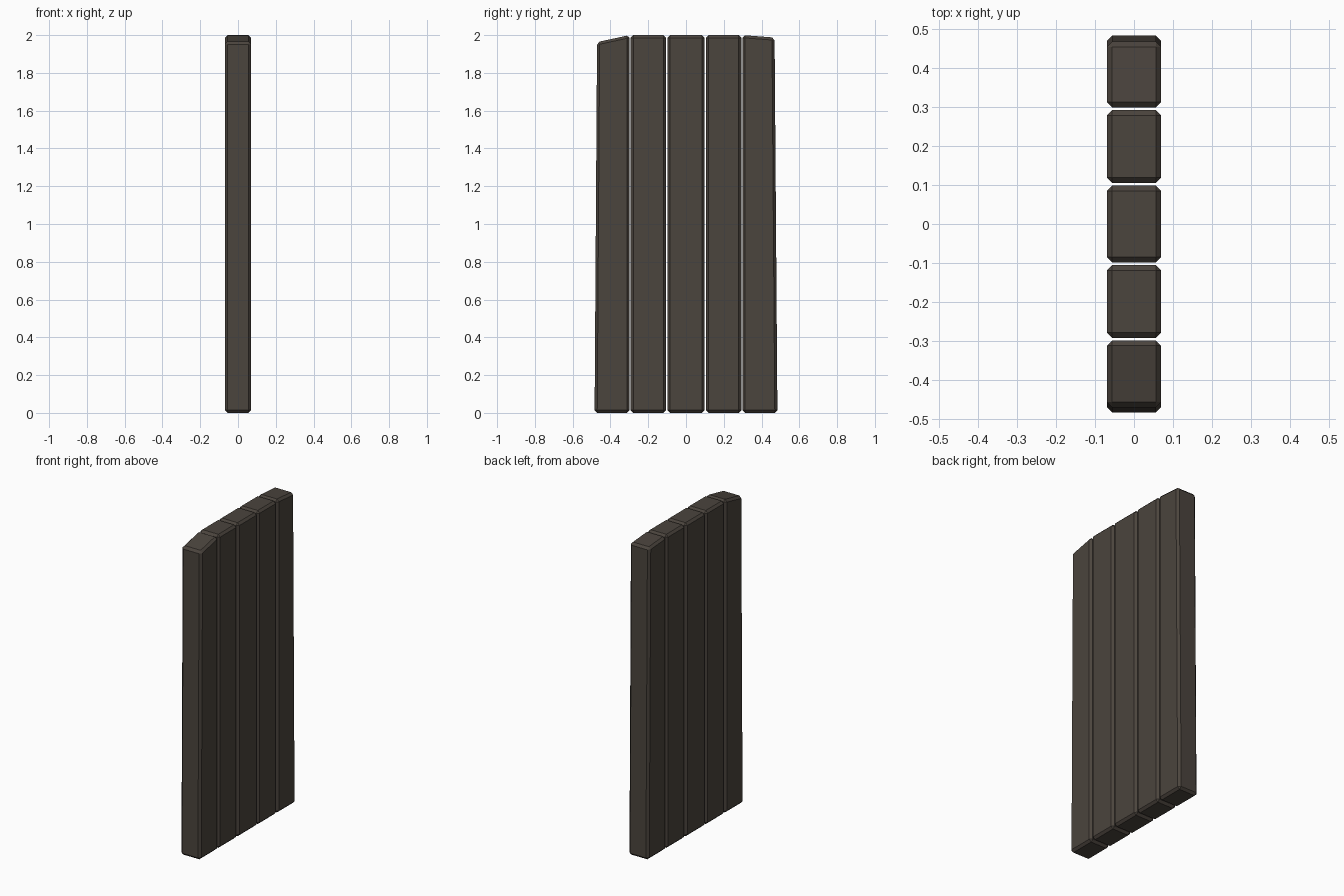
import bpy, bmesh

if "Cube" in bpy.data.objects:
    bpy.data.objects.remove(bpy.data.objects["Cube"])

wood = bpy.data.materials.new("dark weathered wood")
wood.diffuse_color = (0.070, 0.058, 0.047, 1)
wood.use_nodes = True
wood.node_tree.nodes["Principled BSDF"].inputs["Base Color"].default_value = wood.diffuse_color

HALF_X = 0.07
BEVEL = 0.014


def plank(name, outline):
    """Extrude a (y, z) outline through x and chamfer every edge."""
    bm = bmesh.new()
    back = [bm.verts.new((-HALF_X, y, z)) for y, z in outline]
    face = bm.faces.new(back)
    ext = bmesh.ops.extrude_face_region(bm, geom=[face])
    moved = [g for g in ext["geom"] if isinstance(g, bmesh.types.BMVert)]
    bmesh.ops.translate(bm, verts=moved, vec=(2 * HALF_X, 0, 0))
    bmesh.ops.recalc_face_normals(bm, faces=bm.faces)
    bmesh.ops.bevel(bm, geom=bm.edges[:], offset=BEVEL, segments=1,
                    affect='EDGES', profile=0.5)
    mesh = bpy.data.meshes.new(name)
    bm.to_mesh(mesh)
    bm.free()
    mesh.materials.append(wood)
    obj = bpy.data.objects.new(name, mesh)
    bpy.context.collection.objects.link(obj)


# three straight middle planks
for i, (a, b) in enumerate([(-0.293, -0.105), (-0.099, 0.099), (0.105, 0.293)]):
    plank(f"middle_plank_{i + 1}", [(a, 0), (b, 0), (b, 2), (a, 2)])

# tapered outer planks with sloping tops
plank("left_plank", [(-0.484, 0), (-0.299, 0), (-0.299, 2.0), (-0.471, 1.963)])
plank("right_plank", [(0.299, 0), (0.484, 0), (0.469, 1.987), (0.299, 2.0)])
